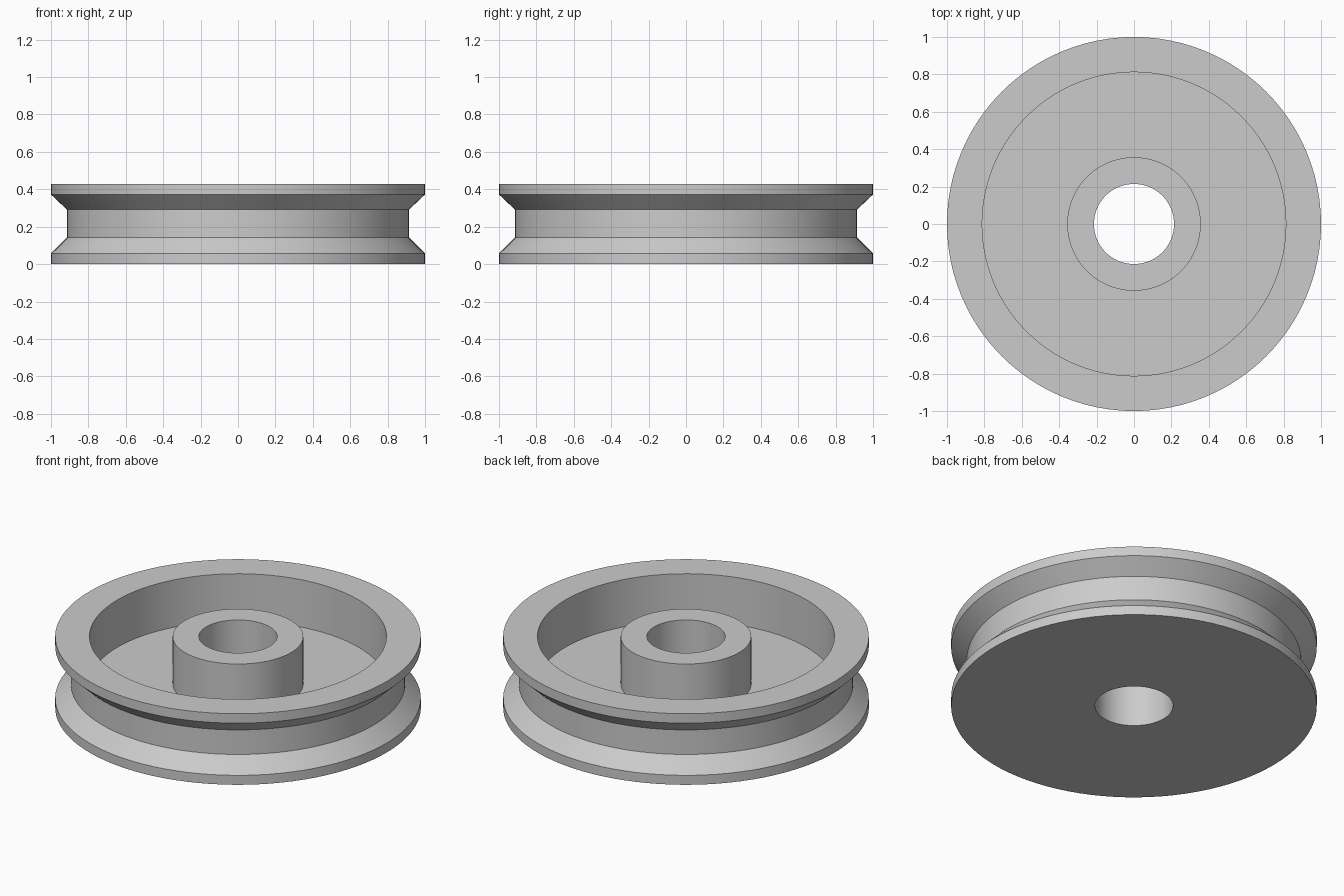
import bpy
import bmesh
import math

SEGMENTS = 96

cube = bpy.data.objects.get("Cube")
if cube:
    bpy.data.objects.remove(cube, do_unlink=True)

# Single plain grey
grey = bpy.data.materials.new("plain_grey")
grey.use_nodes = True
colour = (0.6, 0.6, 0.6, 1)
grey.diffuse_color = colour
grey.node_tree.nodes["Principled BSDF"].inputs["Base Color"].default_value = colour


def lathe(name, profile):
    """Revolve a closed (radius, z) profile around the z axis."""
    bm = bmesh.new()
    rings = []
    for i in range(SEGMENTS):
        a = 2 * math.pi * i / SEGMENTS
        rings.append([bm.verts.new((r * math.cos(a), r * math.sin(a), z))
                      for r, z in profile])
    count = len(profile)
    for i in range(SEGMENTS):
        here, there = rings[i], rings[(i + 1) % SEGMENTS]
        for j in range(count):
            k = (j + 1) % count
            bm.faces.new((here[j], there[j], there[k], here[k]))
    bmesh.ops.recalc_face_normals(bm, faces=bm.faces)
    mesh = bpy.data.meshes.new(name)
    bm.to_mesh(mesh)
    bm.free()
    obj = bpy.data.objects.new(name, mesh)
    bpy.context.collection.objects.link(obj)
    mesh.materials.append(grey)
    bpy.ops.object.select_all(action='DESELECT')
    obj.select_set(True)
    bpy.context.view_layer.objects.active = obj
    bpy.ops.object.shade_smooth_by_angle(angle=math.radians(30))
    return obj


# Section of the wheel, from the bore outwards and back over the top
bore, hub, rim, groove, outer = 0.214, 0.357, 0.812, 0.914, 1.0
floor, top, lip = 0.143, 0.429, 0.057

lathe("pulley_wheel", [
    (bore, 0), (outer, 0),
    # grooved edge
    (outer, lip), (groove, floor), (groove, top - floor + 0.005), (outer, top - lip),
    # rim top, dished recess and hub
    (outer, top), (rim, top), (rim, floor), (hub, floor),
    (hub, top), (bore, top),
])
